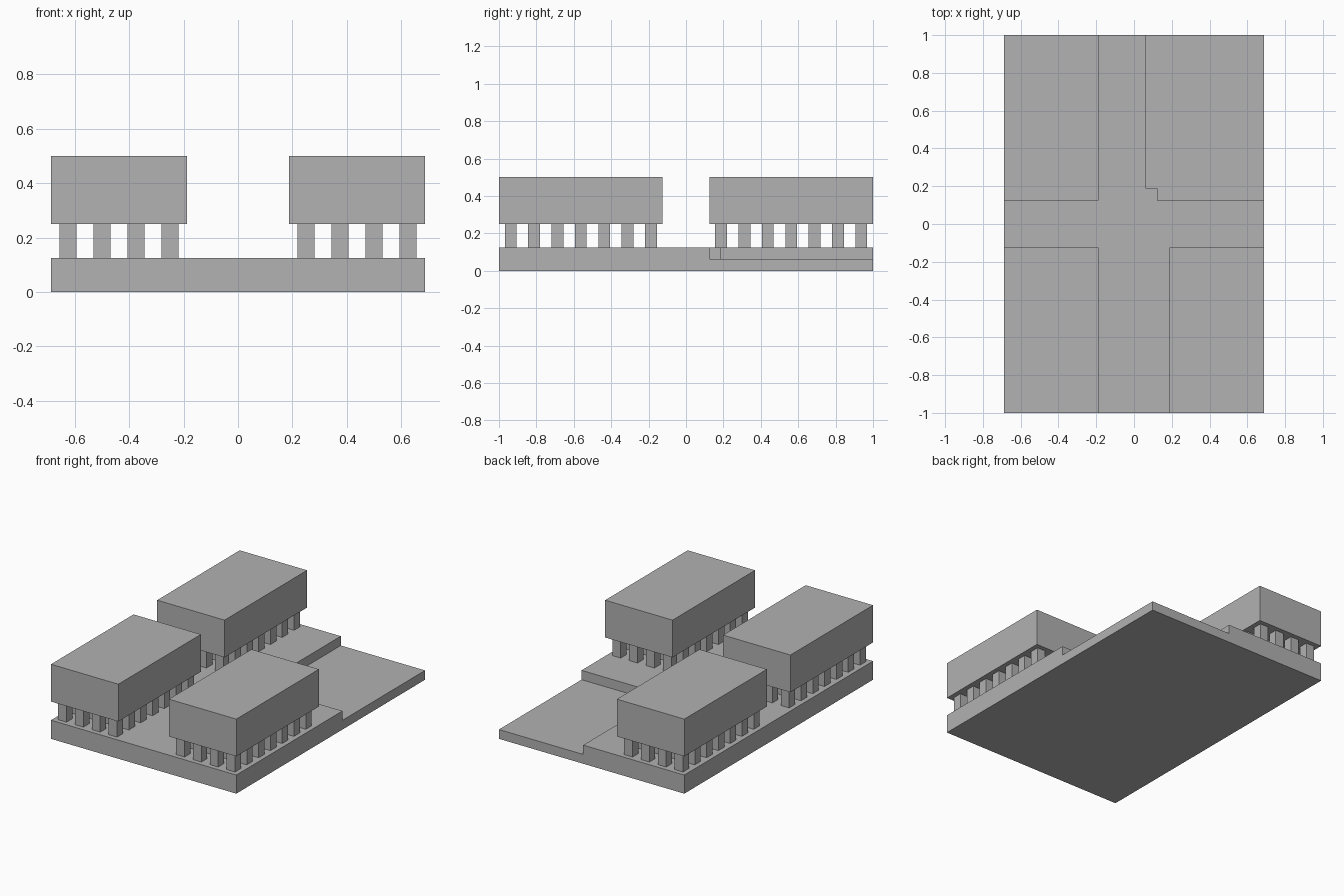
import bpy
import bmesh
from mathutils import Matrix, Vector

cube = bpy.data.objects.get("Cube")
if cube:
    bpy.data.objects.remove(cube, do_unlink=True)

U = 0.0625                  # modelling unit
HX, HY = 11 * U, 16 * U     # half extents of the base

# Single grey material
grey = bpy.data.materials.new("plain_grey")
grey.use_nodes = True
colour = (0.445, 0.445, 0.445, 1)
grey.diffuse_color = colour
bsdf = next(n for n in grey.node_tree.nodes if n.type == "BSDF_PRINCIPLED")
bsdf.inputs["Base Color"].default_value = colour


def finish(bm, name):
    bmesh.ops.recalc_face_normals(bm, faces=bm.faces)
    mesh = bpy.data.meshes.new(name)
    bm.to_mesh(mesh)
    bm.free()
    mesh.materials.append(grey)
    obj = bpy.data.objects.new(name, mesh)
    bpy.context.collection.objects.link(obj)
    return obj


def add_box(bm, lo, hi):
    lo, hi = Vector(lo), Vector(hi)
    matrix = Matrix.Translation((lo + hi) / 2) @ Matrix.Diagonal((*(hi - lo), 1))
    bmesh.ops.create_cube(bm, size=1, matrix=matrix)


def raise_faces(bm, faces, height, keep):
    result = bmesh.ops.extrude_face_region(bm, geom=faces, use_keep_orig=keep)["geom"]
    verts = [g for g in result if isinstance(g, bmesh.types.BMVert)]
    bmesh.ops.translate(bm, verts=verts, vec=(0, 0, height))
    return [g for g in result if isinstance(g, bmesh.types.BMFace)]


# Base slab: a full floor with a raised terrace and a notched lower corner
bm = bmesh.new()
step = [bm.verts.new((x, y, 0)) for x, y in (
    (U, HY), (U, 3 * U), (2 * U, 3 * U), (2 * U, 2 * U), (HX, 2 * U))]
outer = [bm.verts.new((x, y, 0)) for x, y in ((HX, -HY), (-HX, -HY), (-HX, HY))]
corner = bm.verts.new((HX, HY, 0))
floor = [bm.faces.new(step + outer), bm.faces.new(step + [corner])]
tops = raise_faces(bm, floor, U, True)
terrace = max(tops, key=lambda f: f.calc_area())
if terrace in bm.faces:
    raise_faces(bm, [terrace], U, False)
for old in [f for f in bm.faces if f.calc_area() == 0]:
    bm.faces.remove(old)
bmesh.ops.recalc_face_normals(bm, faces=bm.faces)
bmesh.ops.dissolve_limit(bm, angle_limit=0.01, verts=bm.verts, edges=bm.edges)
finish(bm, "stepped_base")

# Three identical blocks, each standing on a grid of square pillars
for place, sx, sy in (("front_right", -1, -1), ("front_left", 1, -1),
                      ("back_right", -1, 1)):
    cx, cy = sx * 7 * U, sy * 9 * U
    bm = bmesh.new()
    add_box(bm, (cx - 4 * U, cy - 7 * U, 4 * U), (cx + 4 * U, cy + 7 * U, 8 * U))
    finish(bm, place + "_block")

    bm = bmesh.new()
    for i in range(4):
        for j in range(7):
            x, y = cx + (2 * i - 3) * U, cy + (2 * j - 6) * U
            add_box(bm, (x - U / 2, y - U / 2, 2 * U), (x + U / 2, y + U / 2, 4 * U))
    finish(bm, place + "_pillars")
